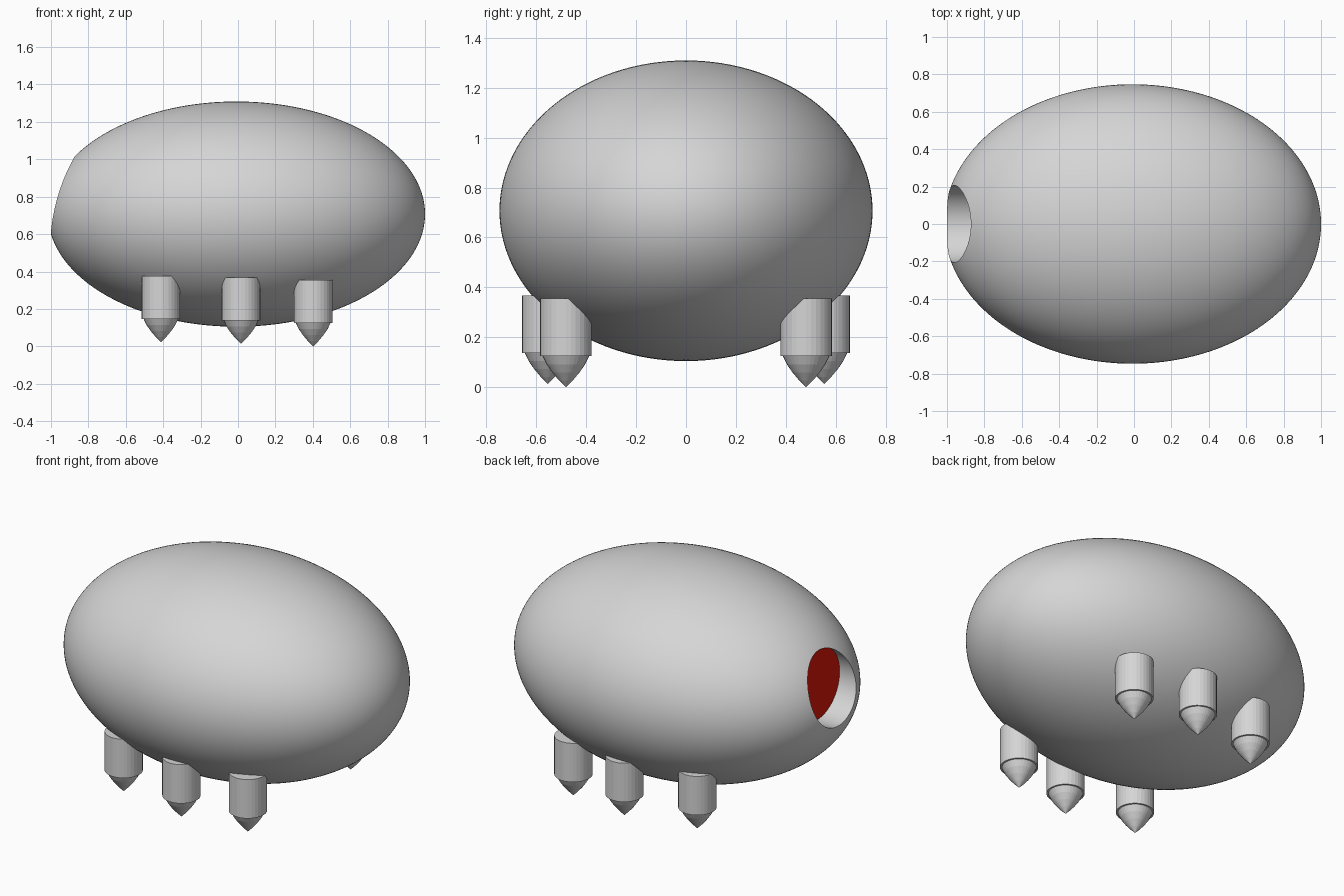
import bpy, bmesh, math
from mathutils import Matrix

if "Cube" in bpy.data.objects:
    bpy.data.objects.remove(bpy.data.objects["Cube"])


def material(name, rgb):
    m = bpy.data.materials.new(name)
    m.diffuse_color = (*rgb, 1)
    m.use_nodes = True
    m.node_tree.nodes["Principled BSDF"].inputs["Base Color"].default_value = m.diffuse_color
    return m


GREY = material("light grey", (0.67, 0.67, 0.67))
RED = material("red", (0.72, 0.008, 0.002))


def make(name, bm, mats):
    bmesh.ops.recalc_face_normals(bm, faces=bm.faces)
    me = bpy.data.meshes.new(name)
    bm.to_mesh(me)
    bm.free()
    for m in mats:
        me.materials.append(m)
    ob = bpy.data.objects.new(name, me)
    bpy.context.collection.objects.link(ob)
    return ob


def skin(bm, rings):
    """Join neighbouring rings of points; a ring of one point is a tip."""
    vs = [[bm.verts.new(p) for p in ring] for ring in rings]
    n = max(len(r) for r in vs)
    for lo, hi in zip(vs, vs[1:]):
        for i in range(n):
            j = (i + 1) % n
            quad = [lo[i % len(lo)], lo[j % len(lo)], hi[j % len(hi)], hi[i % len(hi)]]
            bm.faces.new(list(dict.fromkeys(quad)))
    return vs


# Egg-shaped body with a round opening in the left end
CX, CZ = -0.008, 0.707
A, B, C = 1.008, 0.747, 0.602
HOLE_X, HOLE_Z, HOLE_R = -0.863, 0.81, 0.207
SIDES, STEPS = 128, 48
ANGLES = [2 * math.pi * i / SIDES for i in range(SIDES)]


def shell_ring(s, sign, r, zc):
    """Ring on the egg, blended from the inner circle (s=0) to the equator (s=1)."""
    ring = []
    for a in ANGLES:
        y = ((1 - s) * r + s * B) * math.cos(a)
        z = (1 - s) * (zc + r * math.sin(a)) + s * (CZ + C * math.sin(a))
        inside = 1 - (y / B) ** 2 - ((z - CZ) / C) ** 2
        ring.append((CX + sign * A * math.sqrt(max(0, inside)), y, z))
    return ring


floor = [(HOLE_X, HOLE_R * math.cos(a), HOLE_Z + HOLE_R * math.sin(a)) for a in ANGLES]
rings = [floor]
for k in range(STEPS + 1):
    rings.append(shell_ring(math.sin(math.pi / 2 * k / STEPS), -1, HOLE_R, HOLE_Z))
for k in range(STEPS - 1, 0, -1):
    rings.append(shell_ring(math.sin(math.pi / 2 * k / STEPS), 1, 0, CZ))
rings.append([(CX + A, 0, CZ)])

bm = bmesh.new()
verts = skin(bm, rings)
bm.faces.new(verts[0]).material_index = 1      # red floor of the opening
body = make("body", bm, [GREY, RED])
bpy.context.view_layer.objects.active = body
body.select_set(True)
bpy.ops.object.shade_smooth_by_angle(angle=math.radians(30))

# Six legs: cylinder with a rounded pointed tip, mirrored front to back
LEG = [(0, 0), (0.028, 0.028), (0.055, 0.06), (0.077, 0.092), (0.093, 0.125),
       (0.103, 0.125), (0.103, 0.355)]
LEG_SIDES = 32


def leg(name, loc):
    rings = []
    for r, z in LEG:
        n = LEG_SIDES if r else 1
        rings.append([(r * math.cos(2 * math.pi * i / n),
                       r * math.sin(2 * math.pi * i / n), z) for i in range(n)])
    bm = bmesh.new()
    verts = skin(bm, rings)
    bm.faces.new(verts[-1])
    bm.transform(Matrix.Translation(loc))
    make(name, bm, [GREY])


for place, x, y, z in (("left", -0.412, 0.482, 0.022),
                       ("middle", 0.016, 0.553, 0.013),
                       ("right", 0.402, 0.481, 0.0)):
    for side, s in (("front", -1), ("back", 1)):
        leg(f"{side}_{place}_leg", (x, s * y, z))
